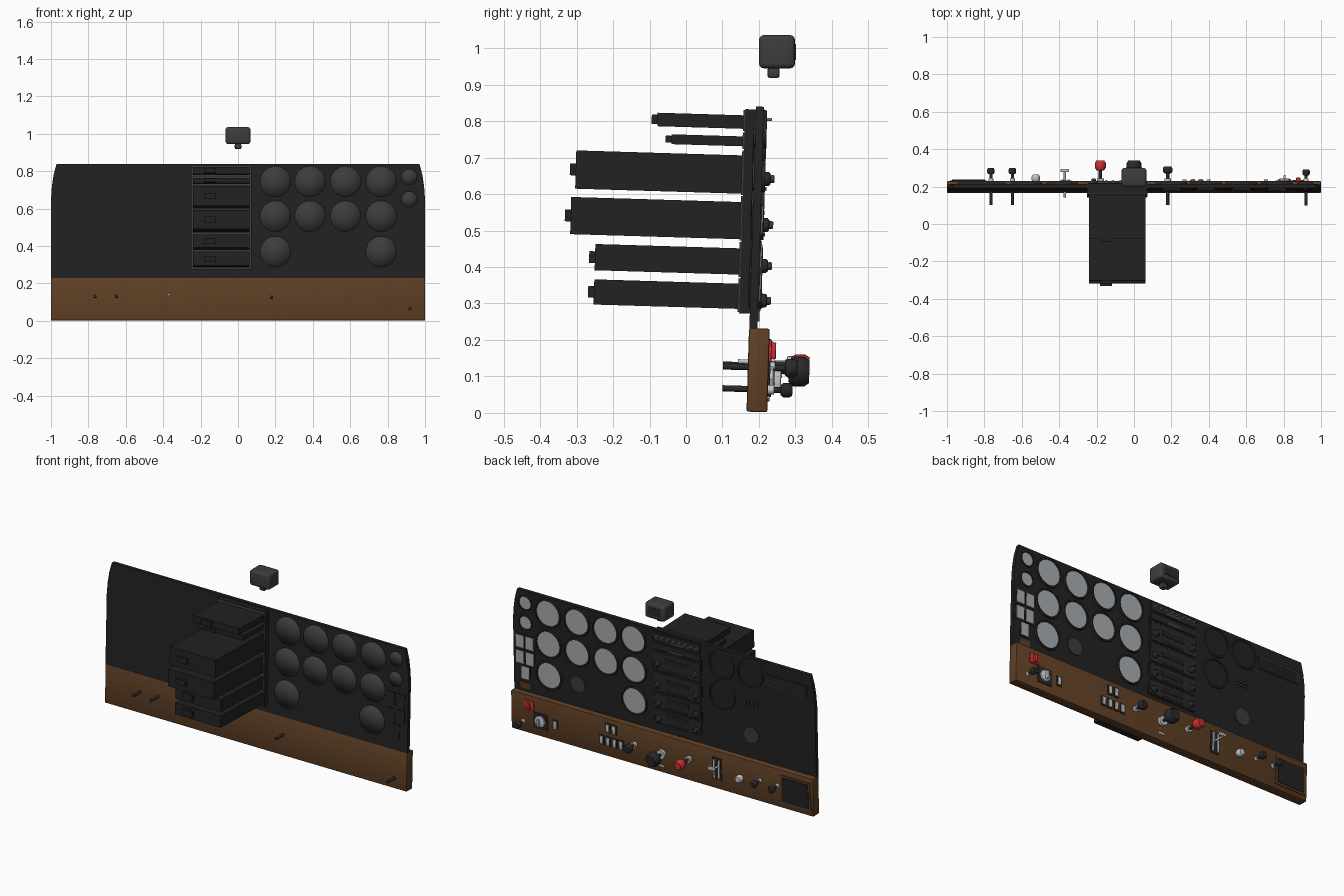
import bpy, bmesh, math
from mathutils import Matrix

cube = bpy.data.objects.get("Cube")
if cube:
    bpy.data.objects.remove(cube)

def material(name, r, g, b):
    m = bpy.data.materials.new(name)
    m.use_nodes = True
    m.diffuse_color = (r, g, b, 1)
    m.node_tree.nodes["Principled BSDF"].inputs["Base Color"].default_value = (r, g, b, 1)
    return m

BLACK = material("panel black", .016, .016, .017)
WOOD = material("brown wood", .115, .05, .018)
DIAL = material("dial grey", .40, .42, .44)
GREY = material("dark grey", .046, .046, .048)
KNOB = material("knob black", .022, .022, .024)
METAL = material("light metal", .55, .56, .57)
RED = material("signal red", .6, .03, .03)

# Everything is built in an upright frame (x, depth, z), then leaned back slightly
LEAN = (Matrix.Translation((0, .185, .24)) @ Matrix.Rotation(-.03, 4, 'X')
        @ Matrix.Translation((0, 0, -.24)))

def finish(name, bm, mat, smooth=None, frame=LEAN):
    bmesh.ops.remove_doubles(bm, verts=bm.verts, dist=1e-5)
    bmesh.ops.recalc_face_normals(bm, faces=bm.faces)
    mesh = bpy.data.meshes.new(name)
    bm.to_mesh(mesh)
    bm.free()
    mesh.materials.append(mat)
    ob = bpy.data.objects.new(name, mesh)
    bpy.context.collection.objects.link(ob)
    ob.matrix_world = frame
    if smooth:
        bpy.ops.object.select_all(action='DESELECT')
        ob.select_set(True)
        bpy.context.view_layer.objects.active = ob
        bpy.ops.object.shade_smooth_by_angle(angle=math.radians(smooth))
    return ob

def box(name, mat, xs, ds, zs, bevel=0, segments=2, frame=LEAN):
    bm = bmesh.new()
    size = [b - a for a, b in (xs, ds, zs)]
    mid = [(a + b) / 2 for a, b in (xs, ds, zs)]
    bmesh.ops.create_cube(bm, size=1, matrix=Matrix.Translation(mid) @ Matrix.Diagonal((*size, 1)))
    if bevel:
        bmesh.ops.bevel(bm, geom=bm.edges[:], offset=bevel, segments=segments,
                        affect='EDGES', profile=.5)
    return finish(name, bm, mat, 35 if bevel else None, frame)

def plate(name, mat, x, z, w, h, d0, d1, bevel=0):
    return box(name, mat, (x - w / 2, x + w / 2), (d0, d1), (z - h / 2, z + h / 2), bevel)

def turn(name, mat, x, z, profile, sides=24, smooth=35):
    """Revolve (depth, radius) points around the depth axis."""
    bm = bmesh.new()
    rings = []
    for d, r in profile:
        rings.append([bm.verts.new((x + r * math.cos(a), d, z + r * math.sin(a)))
                      for a in (math.tau * i / sides for i in range(sides))])
    for p, q in zip(rings, rings[1:]):
        for i in range(sides):
            j = (i + 1) % sides
            bm.faces.new((p[i], p[j], q[j], q[i]))
    return finish(name, bm, mat, smooth)

def rod(name, mat, x, z, r, d0, d1, sides=12):
    return turn(name, mat, x, z, [(d0, 0), (d0, r), (d1, r), (d1, 0)], sides)

def knob(name, mat, x, z, r, d0, d1):
    e = (d1 - d0) * .25
    return turn(name, mat, x, z, [(d0, 0), (d0, r * .7), (d0 + e, r), (d1 - e, r),
                                  (d1, r * .75), (d1, 0)], 20, 50)

# Main panel with curved upper corners
side = [(1, .23), (1, .65), (.995, .72), (.986, .78), (.97, .84)]
outline = side + [(-x, z) for x, z in reversed(side)]
bm = bmesh.new()
face = bm.faces.new([bm.verts.new((x, -.011, z)) for x, z in outline])
ext = bmesh.ops.extrude_face_region(bm, geom=[face])
bmesh.ops.translate(bm, vec=(0, .022, 0),
                    verts=[v for v in ext["geom"] if isinstance(v, bmesh.types.BMVert)])
finish("main_panel", bm, BLACK)

# Wooden lower panel
box("wood_panel", WOOD, (-1, 1), (-.012, .045), (.003, .232), .005)

# Round instruments: bezel, face and rear cap
def gauge(x, z, r, face_mat, cap=True):
    turn("gauge_bezel", KNOB, x, z,
         [(.010, r * 1.06), (.02, r * 1.03), (.02, r * .93), (.012, r * .9)], 32)
    rod("gauge_face", face_mat, x, z, r * .93, .010, .0145, 32)
    if cap:
        turn("gauge_rear_cap", GREY, x, z, [(-.010, r), (-.015, r), (-.017, 0)], 32, 180)

columns = [.2, .385, .575, .765]
for row_z, row in ((.745, columns), (.56, columns), (.37, (.2, .765))):
    for x in row:
        gauge(x, row_z, .082, DIAL)
for z in (.77, .65):
    gauge(.915, z, .042, DIAL)
for x, z in ((-.385, .745), (-.575, .745), (-.385, .56)):
    gauge(x, z, .082, BLACK, False)
for x in (-.575, .575):
    rod("yoke_socket", GREY, x, .37, .05, .010, .017, 32)

# Small square indicators at the panel end
for x, z in ((.955, .53), (.89, .53), (.955, .435), (.89, .435), (.922, .345)):
    plate("square_frame", KNOB, x, z, .062, .088, .010, .014)
    plate("square_indicator", DIAL, x, z, .05, .074, .012, .017)
    plate("square_rear", BLACK, x, z, .05, .08, -.015, -.010)
plate("wood_tag", WOOD, .92, .268, .07, .035, .010, .016)

# Passenger side vent and small switch cluster
plate("vent_frame", KNOB, -.815, .735, .27, .07, .010, .016)
for i in range(4):
    plate("vent_slat", GREY, -.815, .712 + i * .015, .25, .005, .014, .02)
for i in range(4):
    for z in (.555, .575):
        plate("cluster_switch", GREY, -.535 - i * .025, z, .016, .014, .010, .018)

# Radio stack: (bezel bottom, bezel top, case bottom, case top, case length)
radios = [(.772, .83, .778, .815, .28), (.722, .768, .73, .757, .24),
          (.597, .718, .600, .705, .50), (.472, .593, .475, .577, .51),
          (.372, .468, .378, .450, .44), (.275, .368, .284, .353, .44)]
box("radio_rack", BLACK, (-.252, .072), (-.04, .013), (.272, .832))
for b0, b1, c0, c1, length in radios:
    mid = (c0 + c1) / 2
    box("radio_sleeve", GREY, (-.25, .07), (-.045, .0), (b0, b1))
    box("radio_face", KNOB, (-.246, .066), (.005, .018), (b0 + .003, b1 - .003), .003, 1)
    box("radio_case", BLACK, (-.24, .062), (-length, -.04), (c0, c1))
    plate("radio_connector", BLACK, -.15, mid, .065, min(.032, (c1 - c0) * .7),
          -length - .016, -length)
    if b1 - b0 > .08:
        plate("radio_window", BLACK, -.09, mid + .015, .15, .03, .016, .0205)
        for x in (-.215, .035):
            knob("radio_knob", KNOB, x, mid - .01, .019, .016, .035)
            knob("radio_inner_knob", GREY, x, mid - .01, .011, .033, .046)
        for i in range(5):
            plate("radio_button", GREY, -.15 + i * .03, b0 + .018, .016, .01, .016, .024)
    else:
        plate("radio_display", GREY, -.09, mid - .008, .09, .018, .016, .021)
for i in range(8):
    rod("stack_toggle", METAL, -.225 + i * .038, .806, .004, .016, .034, 8)

# Push-pull controls: (x, z, head radius, head start, head end, rod start, colour)
controls = [(-.765, .13, .02, .085, .117, -.08, KNOB), (-.65, .13, .02, .085, .117, -.08, KNOB),
            (-.18, .135, .029, .105, .157, -.01, RED), (0, .117, .041, .1, .157, -.01, KNOB),
            (.18, .125, .026, .09, .125, -.08, KNOB), (.92, .065, .02, .08, .112, -.08, KNOB)]
for x, z, r, d0, d1, start, mat in controls:
    rod("control_rod", KNOB, x, z, .0085, start, d0 + .01)
    rod("control_collar", METAL, x, z, r * .65, .04, .062, 16)
    knob("control_knob", mat, x, z, r, d0, d1)
knob("primer_knob", METAL, -.525, .115, .022, .044, .082)
plate("control_label", METAL, 0, .045, .035, .01, .044, .048)

# Flap lever
plate("flap_plate", KNOB, -.365, .125, .06, .13, .04, .049)
for x in (-.382, -.35):
    plate("flap_guide", METAL, x, .125, .009, .11, .045, .054)
rod("flap_lever", METAL, -.37, .14, .006, -.04, .1)
plate("flap_handle", METAL, -.37, .15, .045, .018, .095, .112, .004)

# Rocker switches
for x, z in [(.357, .175), (.315, .175)] + [(.27 + i * .043, .095) for i in range(4)] + [(.706, .1)]:
    plate("rocker_frame", KNOB, x, z, .034, .058, .04, .049)
    plate("rocker_switch", METAL, x, z, .022, .046, .045, .056, .003)

# Master switch
plate("master_plate", RED, .878, .172, .062, .06, .04, .052, .003)
plate("master_lever", RED, .878, .172, .022, .046, .05, .064, .003)

# Ignition switch
plate("ignition_plate", KNOB, .805, .095, .095, .095, .04, .05)
turn("ignition_ring", METAL, .805, .095, [(.045, .036), (.058, .034), (.062, .026), (.062, 0)], 8)
plate("ignition_key", METAL, .805, .095, .012, .045, .06, .08, .003)

# Glove compartment door
plate("glove_frame", WOOD, -.885, .118, .2, .17, .04, .05)
plate("glove_door", BLACK, -.885, .118, .175, .145, .045, .054)

# Compass above the panel
UPRIGHT = Matrix.Identity(4)
box("compass_body", GREY, (-.066, .066), (.2, .299), (.945, 1.036), .013, 3, UPRIGHT)
box("compass_window", KNOB, (-.042, .042), (.29, .302), (.968, 1.012), 0, 1, UPRIGHT)
box("compass_foot", GREY, (-.018, .018), (.223, .257), (.918, .948), .008, 2, UPRIGHT)
